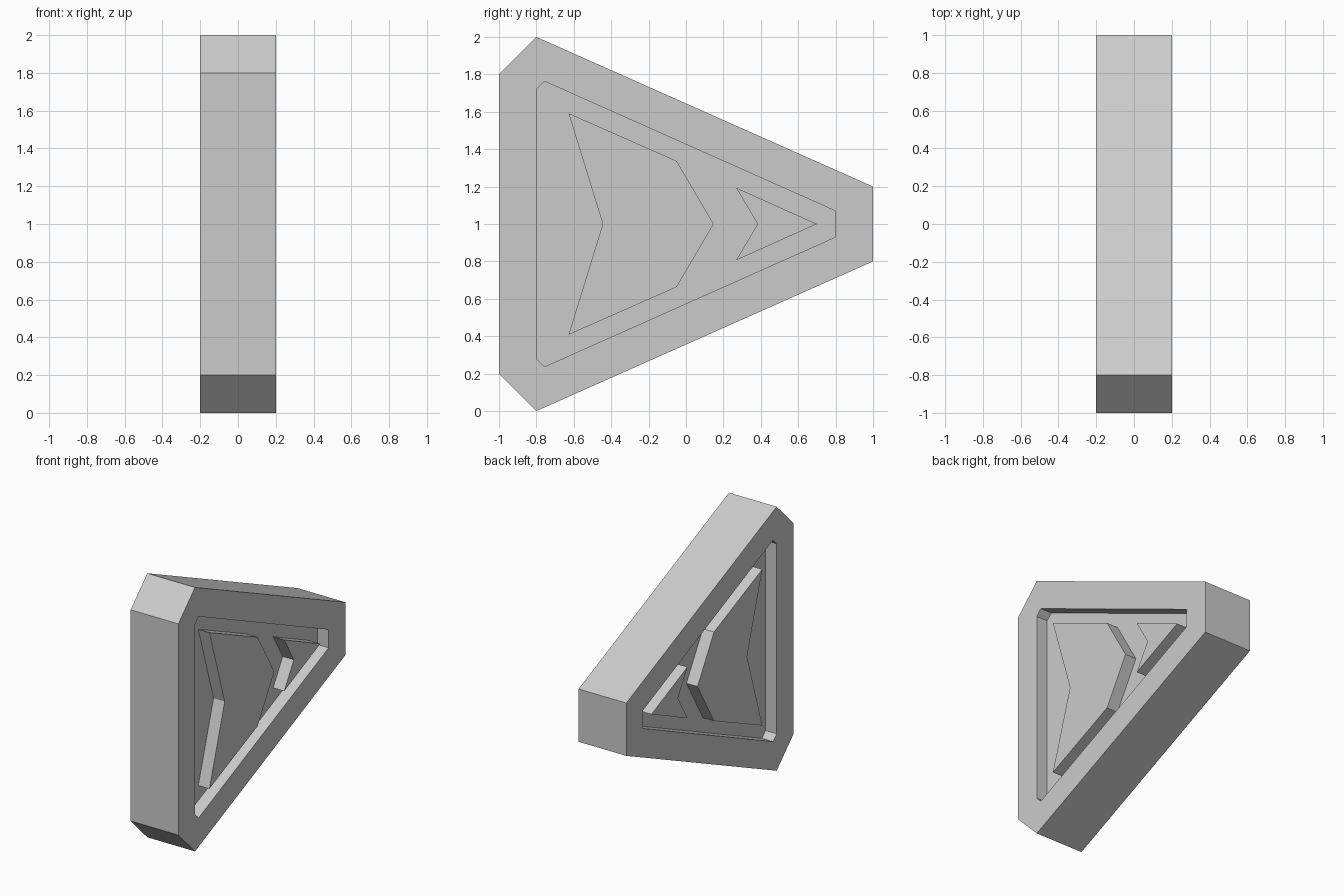
import bpy
import bmesh

if "Cube" in bpy.data.objects:
    bpy.data.objects.remove(bpy.data.objects["Cube"])

HALF = 0.2      # half thickness of the plate
FLOOR = 0.107   # x of the recessed panel
MID = 1.0       # height of the symmetry line


def symmetric(points):
    """Close a (y, height above centre) half profile by mirroring it in z."""
    upper = [(y, MID + h) for y, h in points]
    lower = [(y, MID - h) for y, h in reversed(points) if h > 0]
    # points lying on the centre line are kept once
    return upper + lower


def loft(name, sections):
    """Join (x, profile) sections in order and cap both ends."""
    bm = bmesh.new()
    loops = [[bm.verts.new((x, y, z)) for y, z in prof] for x, prof in sections]
    for a, b in zip(loops, loops[1:]):
        n = len(a)
        for i in range(n):
            j = (i + 1) % n
            bm.faces.new((a[i], a[j], b[j], b[i]))
    bm.faces.new(loops[0])
    bm.faces.new(loops[-1])
    bmesh.ops.recalc_face_normals(bm, faces=bm.faces)
    mesh = bpy.data.meshes.new(name)
    bm.to_mesh(mesh)
    bm.free()
    obj = bpy.data.objects.new(name, mesh)
    bpy.context.collection.objects.link(obj)
    return obj


# Frame with a sunken panel on both sides
outer = symmetric([(-1, 0.8), (-0.8, 1), (1, 0.2)])
inner = symmetric([(-0.8, 0.72), (-0.757, 0.763), (0.8, 0.069)])
loft("frame_plate", [(FLOOR, inner), (HALF, inner), (HALF, outer),
                     (-HALF, outer), (-HALF, inner), (-FLOOR, inner)])

# Raised shapes, flush with the frame and mirrored to the other side
raised = {
    "large_chevron": [(-0.445, 0), (-0.628, 0.592), (-0.05, 0.337), (0.148, 0)],
    "small_arrowhead": [(0.383, 0), (0.268, 0.194), (0.70, 0)],
}
for name, half in raised.items():
    prof = symmetric(half)
    obj = loft(name, [(FLOOR - 0.005, prof), (HALF, prof)])
    mirror = obj.modifiers.new("both_sides", 'MIRROR')
    mirror.use_axis = (True, False, False)
    mirror.use_clip = False
